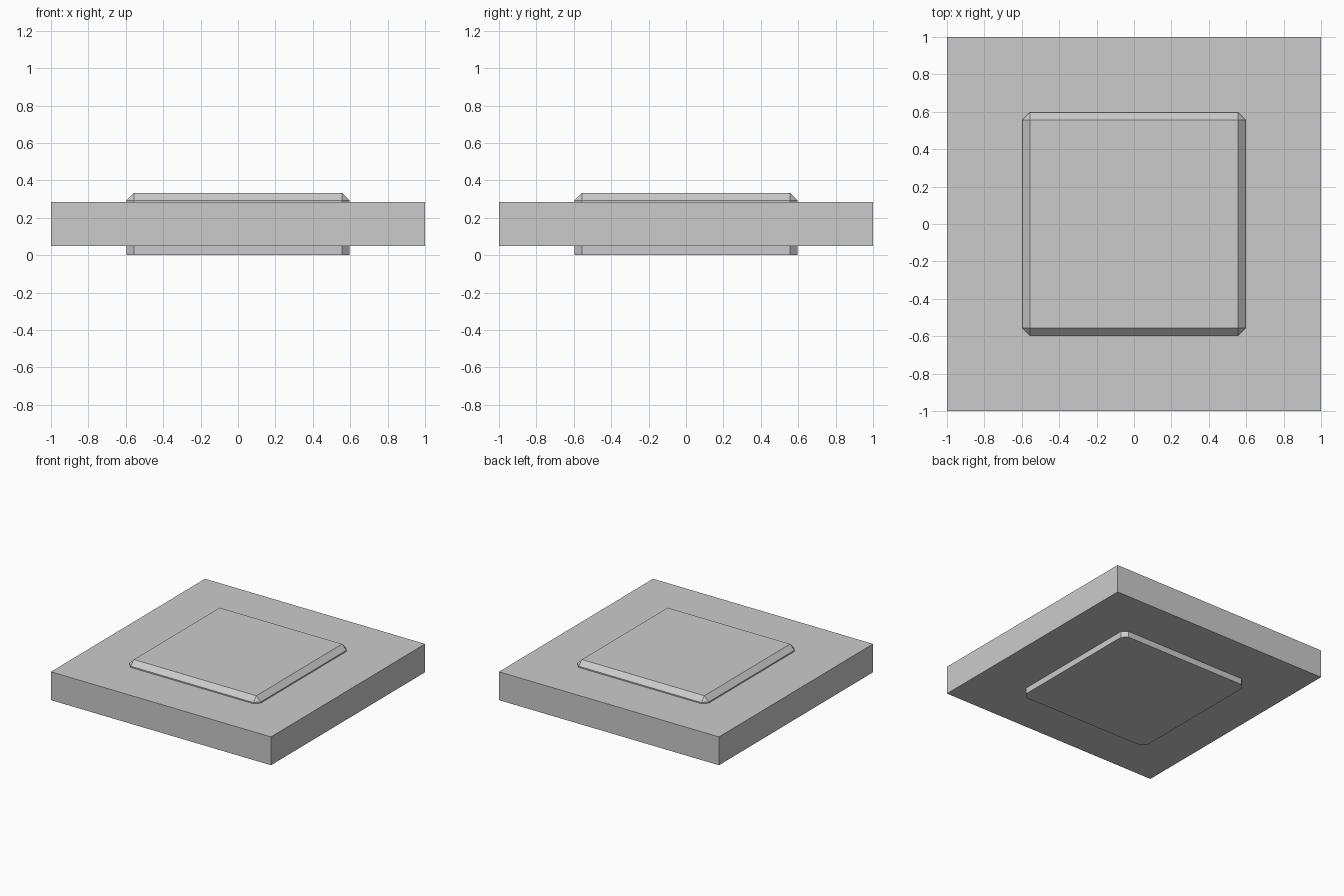
import bpy
import bmesh

old = bpy.data.objects.get("Cube")
if old:
    bpy.data.objects.remove(old, do_unlink=True)

# Single plain grey material
grey = bpy.data.materials.new("plain_grey")
grey.use_nodes = True
colour = (0.6, 0.6, 0.6, 1)
grey.diffuse_color = colour
grey.node_tree.nodes["Principled BSDF"].inputs["Base Color"].default_value = colour


def block(name, half, low, high, chamfer=0):
    """Square block; the chamfer cuts the upright and top edges only."""
    bm = bmesh.new()
    bmesh.ops.create_cube(bm, size=2)
    for v in bm.verts:
        v.co.x *= half
        v.co.y *= half
        v.co.z = high if v.co.z > 0 else low
    if chamfer:
        edges = [e for e in bm.edges if any(v.co.z > low for v in e.verts)]
        bmesh.ops.bevel(bm, geom=edges, offset=chamfer, segments=1,
                        affect="EDGES", profile=0.5)
    mesh = bpy.data.meshes.new(name)
    bm.to_mesh(mesh)
    bm.free()
    mesh.materials.append(grey)
    obj = bpy.data.objects.new(name, mesh)
    bpy.context.collection.objects.link(obj)
    return obj


# Wide flat slab
block("base_slab", 1.0, 0.05, 0.283)

# Chamfered pad passing through the slab
block("centre_pad", 0.597, 0.0, 0.333, chamfer=0.04)
